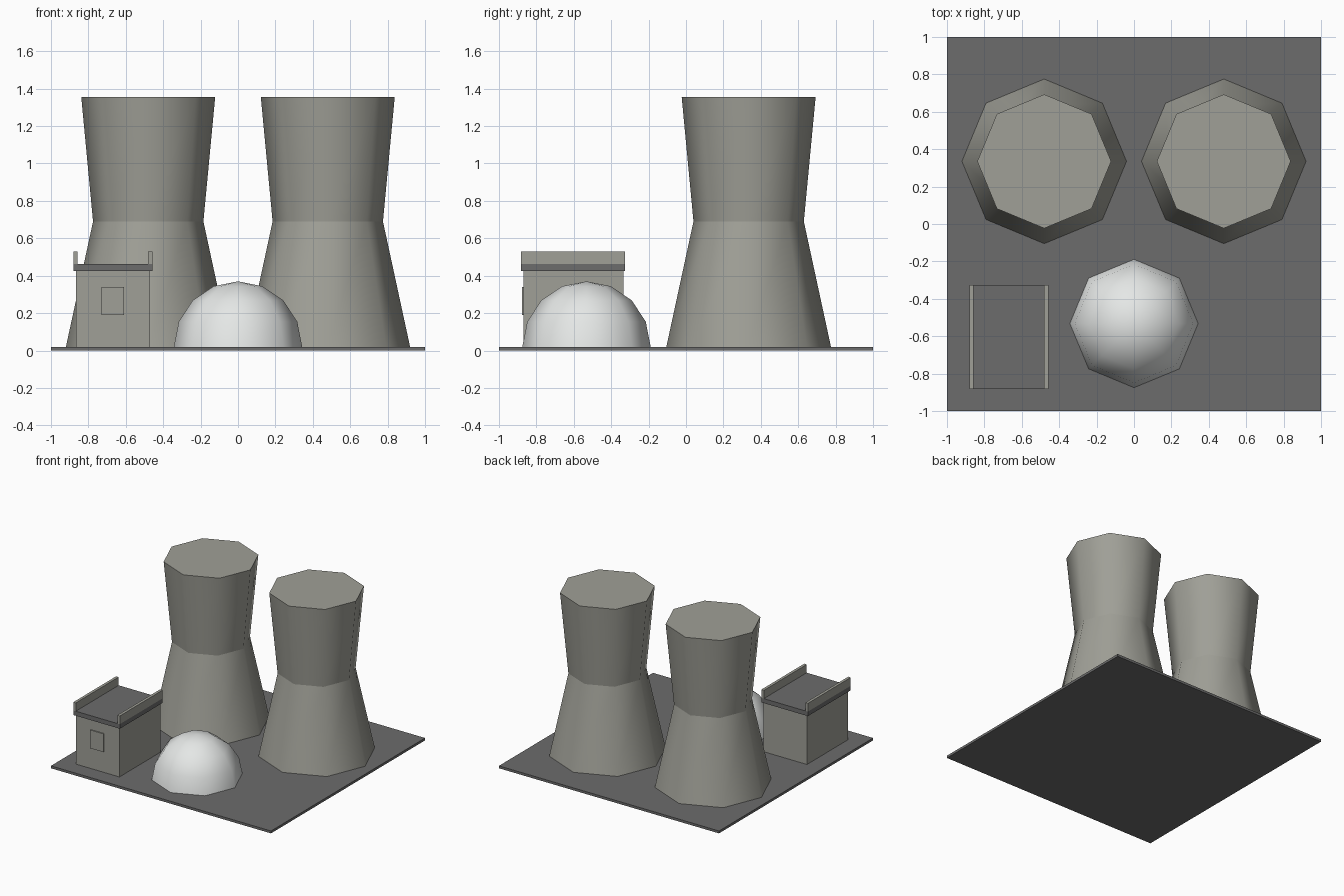
import bpy, bmesh, math

default = bpy.data.objects.get("Cube")
if default:
    bpy.data.objects.remove(default, do_unlink=True)


def material(name, color):
    m = bpy.data.materials.new(name)
    m.use_nodes = True
    m.diffuse_color = (*color, 1)
    m.node_tree.nodes["Principled BSDF"].inputs["Base Color"].default_value = (*color, 1)
    return m


concrete = material("concrete grey", (0.35, 0.35, 0.31))
asphalt = material("asphalt grey", (0.15, 0.15, 0.15))
white = material("dome white", (0.8, 0.82, 0.81))


def finish(name, bm, mat):
    bmesh.ops.recalc_face_normals(bm, faces=bm.faces)
    mesh = bpy.data.meshes.new(name)
    bm.to_mesh(mesh)
    bm.free()
    mesh.materials.append(mat)
    obj = bpy.data.objects.new(name, mesh)
    bpy.context.collection.objects.link(obj)
    return obj


def box(name, x, y, z, mat):
    bm = bmesh.new()
    bmesh.ops.create_cube(bm, size=1)
    for v in bm.verts:
        v.co = [a + (b - a) * (c + 0.5) for (a, b), c in zip((x, y, z), v.co)]
    return finish(name, bm, mat)


def lathe(name, center, profile, mat, sharp_rings, sides=8):
    """Octagonal turned shape from (radius, height) pairs; radius 0 makes a pole."""
    bm = bmesh.new()
    rings = []
    for r, z in profile:
        count = sides if r > 0 else 1
        rings.append([bm.verts.new((center[0] + r * math.cos(math.tau * i / sides),
                                    center[1] + r * math.sin(math.tau * i / sides), z))
                      for i in range(count)])
    for low, high in zip(rings, rings[1:]):
        for i in range(sides):
            j = (i + 1) % sides
            quad = [low[i], low[j]] + ([high[j], high[i]] if len(high) > 1 else high)
            bm.faces.new(quad).smooth = True
    for ring in (rings[0], rings[-1]):
        if len(ring) > 1:
            bm.faces.new(ring)
    # Crisp horizontal rings, smooth sides
    for k in sharp_rings:
        for i in range(sides):
            bm.edges.get((rings[k][i], rings[k][(i + 1) % sides])).smooth = False
    return finish(name, bm, mat)


GROUND = 0.02
box("ground_slab", (-1, 1), (-1, 1), (0, GROUND), asphalt)

# Cooling towers: flared base, narrow waist, flat closed top
for side, x in (("right", -0.48), ("left", 0.48)):
    lathe(side + "_cooling_tower", (x, 0.335),
          [(0.44, GROUND), (0.295, 0.69), (0.358, 1.355)], concrete, (0, 1, 2))

# Reactor dome
R, H = 0.343, 0.35
lathe("reactor_dome", (0, -0.532),
      [(R * math.cos(a) if i < 4 else 0, GROUND + H * math.sin(a))
       for i, a in enumerate(math.radians(22.5 * k) for k in range(5))], white, (0,))

# Control building
box("building_walls", (-0.865, -0.47), (-0.868, -0.335), (GROUND, 0.425), concrete)
box("building_roof", (-0.88, -0.457), (-0.882, -0.325), (0.425, 0.462), asphalt)
box("window_panel", (-0.73, -0.61), (-0.877, -0.868), (0.19, 0.34), concrete)
for side, x in (("right", -0.88), ("left", -0.48)):
    box(side + "_parapet", (x, x + 0.023), (-0.882, -0.325), (0.462, 0.53), concrete)
